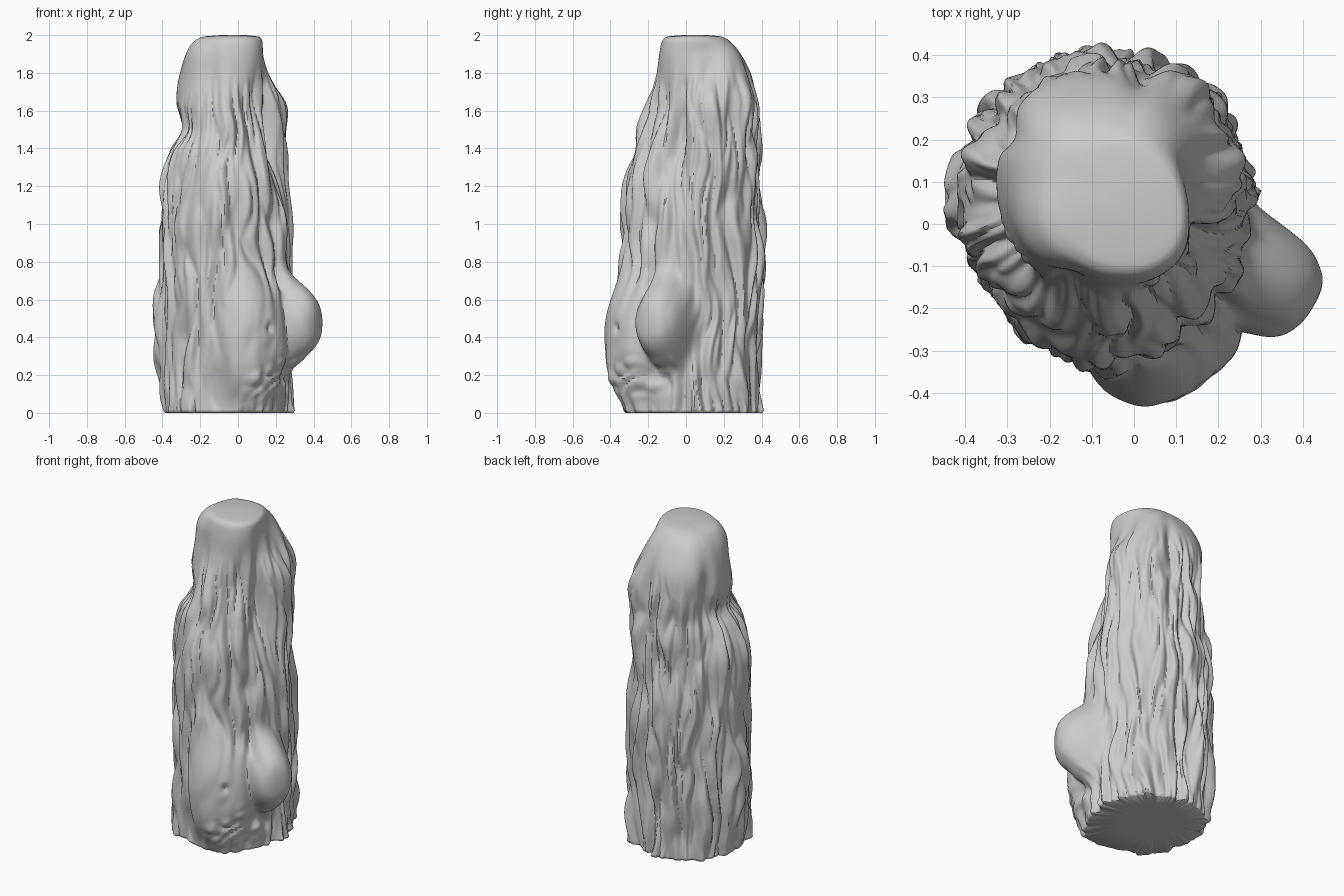
import bpy, math
from mathutils import Vector, noise

if "Cube" in bpy.data.objects:
    bpy.data.objects.remove(bpy.data.objects["Cube"])

AX, AY = -0.08, 0.10          # trunk axis
NA, STEPS, CAP = 340, 24, 20   # angular divisions, rings per level, cap rings

# height, then radii towards E NE N NW W SW S SE
LEVELS = [
    (0.01, .36, .325, .29, .31, .32, .37, .43, .40),
    (0.30, .36, .325, .285, .31, .345, .38, .43, .39),
    (0.55, .36, .325, .305, .315, .35, .38, .43, .39),
    (0.82, .36, .33, .325, .315, .335, .375, .44, .40),
    (1.20, .33, .32, .29, .30, .325, .365, .43, .37),
    (1.38, .325, .325, .30, .285, .265, .33, .395, .33),
    (1.50, .325, .33, .29, .26, .21, .26, .36, .30),
    (1.64, .325, .335, .28, .27, .25, .265, .31, .28),
    (1.78, .26, .29, .26, .27, .24, .25, .27, .275),
    (1.90, .215, .23, .20, .22, .205, .24, .25, .275),
    (1.97, .205, .17, .14, .15, .15, .20, .23, .265),
    (1.993, .185, .13, .09, .08, .08, .15, .20, .24),
]


def cubic(a, b, c, d, t):
    return b + .5 * t * (c - a + t * (2*a - 5*b + 4*c - d + t * (3*(b - c) + d - a)))


def level_row(u):
    i = min(int(u), len(LEVELS) - 2)
    p = [LEVELS[max(0, min(len(LEVELS) - 1, i + k))] for k in (-1, 0, 1, 2)]
    return [cubic(*v, u - i) for v in zip(*p)]


def radius_at(row, ang):
    s = (ang / (2 * math.pi) * 8) % 8
    i = int(s)
    return cubic(*[row[1 + (i + k) % 8] for k in (-1, 0, 1, 2)], s - i)


def angle_diff(a, b):
    return (a - b + math.pi) % (2 * math.pi) - math.pi


def bump(v, w):
    return math.exp(-(v / w) ** 2)


def smooth(a, b, v):
    t = max(0, min(1, (v - a) / (b - a)))
    return t * t * (3 - 2 * t)


# Burls: angle, height, angular half width, half height, bulge
BURLS = [(-.53, .48, .30, .22, .205), (-1.15, .37, .45, .34, .13)]


def burl(ang, z):
    total = 0
    for a, h, wa, wz, amp in BURLS:
        d = (angle_diff(ang, a) / wa) ** 2 + ((z - h) / wz) ** 2
        total = max(total, amp * math.exp(-d ** 1.8))
    return total


def soft_abs(v):
    return math.sqrt(v * v + .0012)


def bark(c, s, z):
    """Long wandering vertical ridges with narrow creases."""
    w = .16 * noise.noise(Vector((c * 2, s * 2, z * 2.4)))
    w += .06 * noise.noise(Vector((c * 3 + 9, s * 3, z * 5)))
    ca, sa = c - s * w, s + c * w
    n1 = soft_abs(noise.noise(Vector((ca * 3.4, sa * 3.4, z * 1.9 + 4))))
    n2 = soft_abs(noise.noise(Vector((ca * 6 + 5, sa * 6, z * 2.8))))
    n3 = noise.noise(Vector((ca * 11, sa * 11 + 3, z * 4)))
    lump = noise.noise(Vector((c * 2.4, s * 2.4 + 7, z * 3.5)))
    return .085 * min(n1, .4) + .05 * min(n2, .45) + .008 * n3 + .014 * lump - .038


def surface_radius(row, ang):
    z, c, s = row[0], math.cos(ang), math.sin(ang)
    b = burl(ang, z)
    rough = (1 - smooth(1.5, 1.85, z - .12 * c)) * (1 - .75 * smooth(.0, .1, b))
    r = radius_at(row, ang) + b + bark(c, s, z) * rough - .01 * smooth(1.5, 1.85, z)
    # deep flute on the front right of the upper trunk
    r -= .07 * bump(angle_diff(ang, -.5 - .25 * (1.5 - z)), .17) * bump(z - 1.48, .27)
    # shallow flutes under the crown at the front, back and left
    r -= .035 * bump(angle_diff(ang, -1.85), .22) * bump(z - 1.72, .22)
    r -= .03 * bump(angle_diff(ang, 1.2), .15) * bump(z - 1.68, .18)
    r -= .045 * bump(angle_diff(ang, 2.65), .17) * bump(z - 1.62, .2)
    # wrinkles below the burls and a little knot hole
    x, y = AX + r * c, AY + r * s
    if y < -.05 and x > 0:
        m = bump(x - .19, .13) * bump(z - .18 - .35 * (x - .19), .075)
        n = noise.noise(Vector((x * 10, y * 6, (z - .35 * x) * 22)))
        r += m * (.10 * abs(n) - .03)
        r -= .03 * bump(x - .17, .012) * bump(z - .45, .025)
    return r


verts, faces = [], []


def add_ring(row, shrink=1.0, height=None):
    for j in range(NA):
        a = 2 * math.pi * j / NA
        r = surface_radius(row, a) * shrink
        z = row[0] if height is None else height
        verts.append((AX + r * math.cos(a), AY + r * math.sin(a), z))


# Rings: rounded foot, trunk wall, then crown cap
add_ring(level_row(0), .5, 0.005)
add_ring(level_row(0), .975, 0.0)
for i in range((len(LEVELS) - 1) * STEPS + 1):
    add_ring(level_row(i / STEPS))
top = verts[-NA:]
CX, CY = AX + .06, AY - .05
for i in range(1, CAP):
    f = 1 - i / CAP
    verts += [(CX + (x - CX) * f, CY + (y - CY) * f, z + .009 * (1 - f * f)) for x, y, z in top]
rings = len(verts) // NA
for i in range(rings - 1):
    for j in range(NA):
        k = (j + 1) % NA
        faces.append((i*NA + j, i*NA + k, (i+1)*NA + k, (i+1)*NA + j))
verts.append((CX, CY, 2.002))
last = (rings - 1) * NA
faces += [(last + j, last + (j + 1) % NA, len(verts) - 1) for j in range(NA)]
verts.append((AX, AY, 0.005))
faces += [((j + 1) % NA, j, len(verts) - 1) for j in range(NA)]

mesh = bpy.data.meshes.new("tree_trunk")
mesh.from_pydata(verts, [], faces)
mesh.update()
trunk = bpy.data.objects.new("tree_trunk", mesh)
bpy.context.collection.objects.link(trunk)

# Soften: bark lightly, crown strongly
bark_group = trunk.vertex_groups.new(name="bark")
bark_group.add([v.index for v in mesh.vertices if v.co.z > .03], 1.0, 'REPLACE')
crown_group = trunk.vertex_groups.new(name="crown")
for v in mesh.vertices:
    weight = smooth(1.7, 1.9, v.co.z)
    if weight > 0:
        crown_group.add([v.index], weight, 'REPLACE')
for group, count in (("bark", 6), ("crown", 110)):
    soften = trunk.modifiers.new("soften_" + group, 'SMOOTH')
    soften.factor, soften.iterations, soften.vertex_group = .5, count, group

bpy.context.view_layer.objects.active = trunk
trunk.select_set(True)
bpy.ops.object.shade_smooth_by_angle(angle=math.radians(60))
